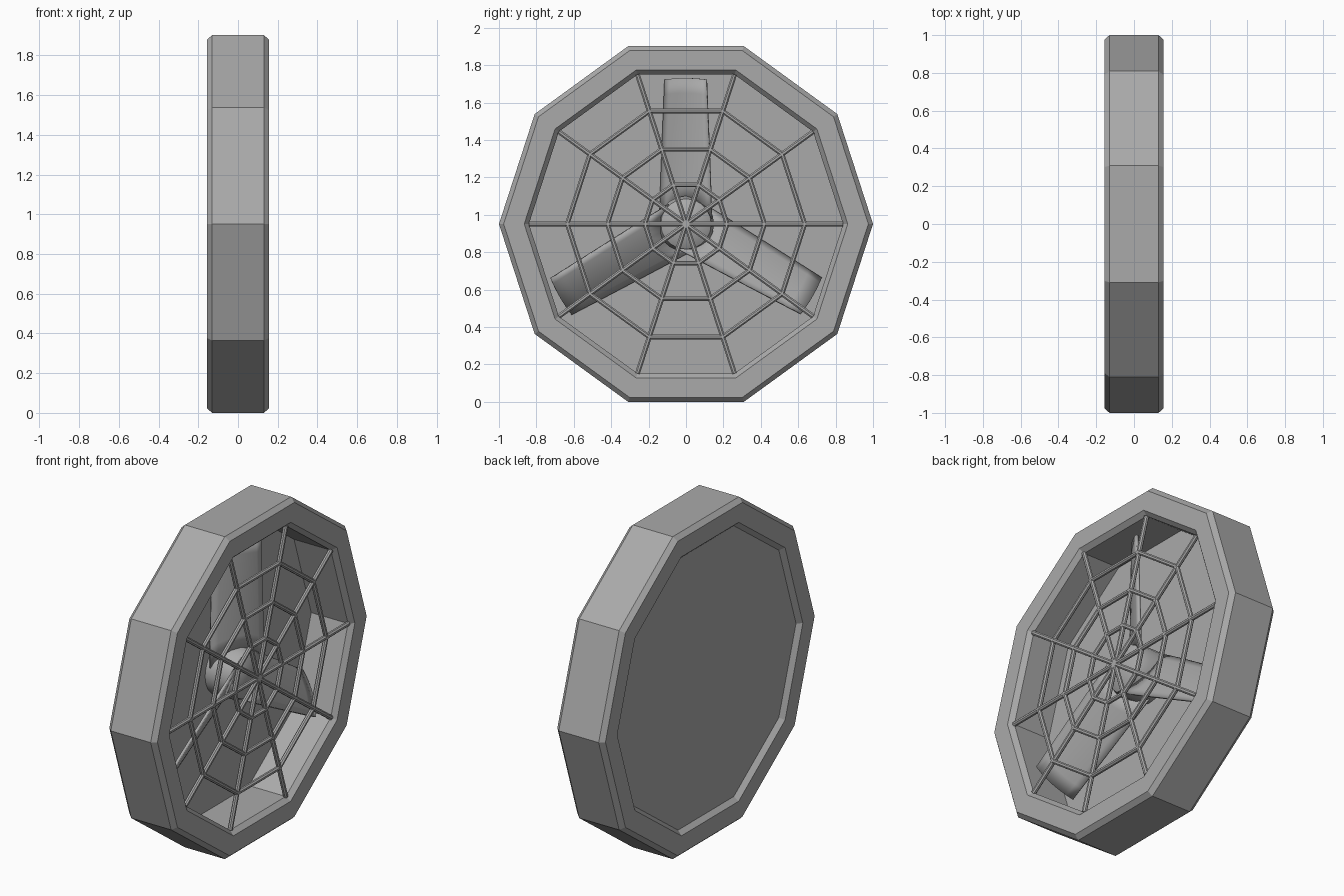
import bpy, bmesh
from math import sin, cos, pi, radians, sqrt
from mathutils import Vector, Matrix

if "Cube" in bpy.data.objects:
    bpy.data.objects.remove(bpy.data.objects["Cube"])

SIDES = 10
CENTRE = Vector((0, 0, 0.951))   # the fan axis runs along x
GRILLE_X = 0.13

grey = bpy.data.materials.new("grey metal")
grey.use_nodes = True
colour = (0.4, 0.4, 0.4, 1)
grey.diffuse_color = colour
grey.node_tree.nodes["Principled BSDF"].inputs["Base Color"].default_value = colour


def finish(name, bm, smooth=None):
    """Turn a bmesh into a named object."""
    bmesh.ops.remove_doubles(bm, verts=bm.verts, dist=1e-5)
    bmesh.ops.recalc_face_normals(bm, faces=bm.faces)
    mesh = bpy.data.meshes.new(name)
    bm.to_mesh(mesh)
    bm.free()
    mesh.materials.append(grey)
    obj = bpy.data.objects.new(name, mesh)
    obj.location = CENTRE
    bpy.context.collection.objects.link(obj)
    if smooth:
        bpy.ops.object.select_all(action='DESELECT')
        obj.select_set(True)
        bpy.context.view_layer.objects.active = obj
        bpy.ops.object.shade_smooth_by_angle(angle=radians(smooth))
    return obj


def lathe(name, profile, sides, closed=False, smooth=None):
    """Spin (x, radius) points around the x axis."""
    bm = bmesh.new()
    rows = []
    for i in range(sides):
        a = 2 * pi * i / sides
        rows.append([bm.verts.new((x, r * cos(a), r * sin(a))) for x, r in profile])
    for i, row in enumerate(rows):
        nxt = rows[(i + 1) % sides]
        for j in range(len(profile) if closed else len(profile) - 1):
            k = (j + 1) % len(profile)
            loop = [row[j], row[k], nxt[k], nxt[j]]
            if profile[j][1] == 0:
                loop.pop(3)
            elif profile[k][1] == 0:
                loop.pop(2)
            bm.faces.new(loop)
    return finish(name, bm, smooth)


# Chamfered ten-sided housing with a recessed back panel
lathe("housing", [(-0.13, 0), (-0.13, 0.84), (-0.157, 0.865), (-0.157, 0.975),
                  (-0.13, 1), (0.13, 1), (0.157, 0.975), (0.157, 0.865),
                  (0.13, 0.84), (-0.11, 0.84), (-0.11, 0)], SIDES)

# Grille rings, mitred at every spoke
BAR = 0.014
for name, radius in (("inner", 0.22), ("middle", 0.42), ("outer", 0.635)):
    section = [(GRILLE_X + BAR * cos((k + 0.5) * pi / 4),
                radius + BAR * sin((k + 0.5) * pi / 4)) for k in range(8)]
    lathe("grille_ring_" + name, section, SIDES, closed=True)

# Grille spokes
bm = bmesh.new()
for i in range(SIDES):
    spoke = (Matrix.Translation((GRILLE_X, 0, 0))
             @ Matrix.Rotation(2 * pi * i / SIDES, 4, 'X')
             @ Matrix.Translation((0, 0.42, 0))
             @ Matrix.Rotation(pi / 2, 4, 'X')
             @ Matrix.Rotation(pi / 8, 4, 'Z'))
    bmesh.ops.create_cone(bm, cap_ends=True, segments=8, radius1=BAR,
                          radius2=BAR, depth=0.84, matrix=spoke)
finish("grille_spokes", bm)

# Rounded hub
lathe("hub", [(-0.12, 0), (-0.12, 0.15), (0.02, 0.15), (0.06, 0.135),
              (0.085, 0.09), (0.095, 0)], 20, smooth=40)

# Three pitched, cambered blades
ROWS, COLS = 8, 8
for n, degrees in enumerate((90, 210, 330)):
    a = radians(degrees)
    radial = Vector((0, cos(a), sin(a)))
    tangent = Vector((0, sin(a), -cos(a)))
    bm = bmesh.new()
    grid = []
    for i in range(ROWS + 1):
        t = i / ROWS
        r = 0.14 + (0.78 - 0.14) * t
        half = 0.137 - 0.027 * t
        row = []
        for j in range(COLS + 1):
            v = 2 * j / COLS - 1
            w = half * v
            x = 0.08 * v + 0.02 * (1 - v * v) - 0.01
            row.append(bm.verts.new(radial * sqrt(r * r - w * w) + tangent * w
                                    + Vector((x, 0, 0))))
        grid.append(row)
    for low, high in zip(grid, grid[1:]):
        for j in range(COLS):
            bm.faces.new((low[j], low[j + 1], high[j + 1], high[j]))
    blade = finish("blade_%d" % (n + 1), bm, smooth=40)
    solid = blade.modifiers.new("thickness", 'SOLIDIFY')
    solid.thickness = 0.015
    solid.offset = 0
